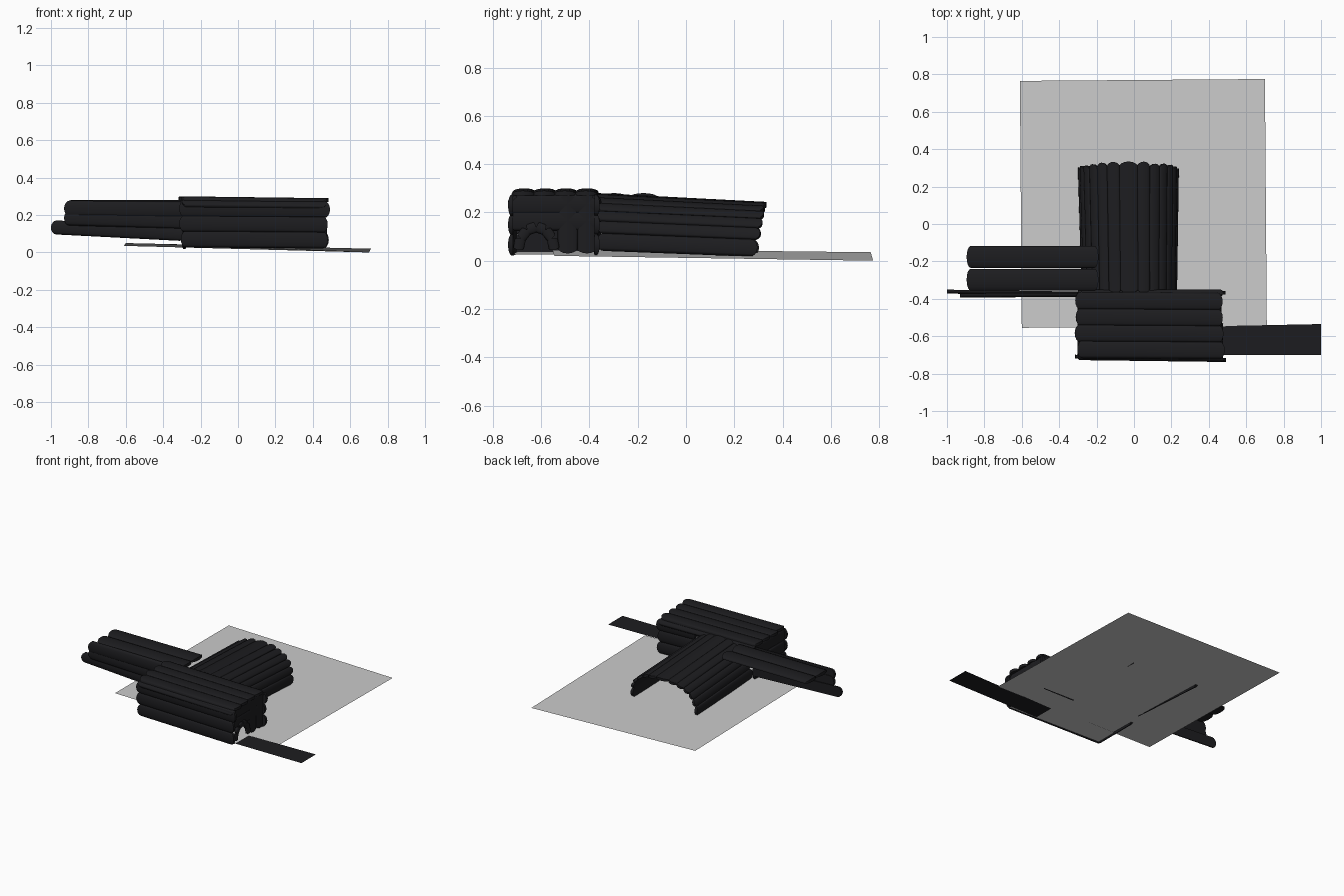
import bpy, bmesh, math, random
from mathutils import Vector

if "Cube" in bpy.data.objects:
    bpy.data.objects.remove(bpy.data.objects["Cube"])

random.seed(4)
black = bpy.data.materials.new("black")
black.diffuse_color = (0.012, 0.012, 0.014, 1)
black.use_nodes = True
black.node_tree.nodes["Principled BSDF"].inputs["Base Color"].default_value = black.diffuse_color


def finish(bm, name, mat=None):
    bmesh.ops.recalc_face_normals(bm, faces=bm.faces)
    me = bpy.data.meshes.new(name)
    bm.to_mesh(me)
    bm.free()
    ob = bpy.data.objects.new(name, me)
    bpy.context.collection.objects.link(ob)
    if mat:
        me.materials.append(mat)
    bpy.context.view_layer.objects.active = ob
    ob.select_set(True)
    bpy.ops.object.shade_smooth_by_angle(angle=math.radians(40))
    ob.select_set(False)
    return ob


def plank(bm, a, b, normal, width, bulge=0.015, tip=0.03, segs=8):
    """Long strip, domed along its outer face, with rounded ends."""
    a, b, n = Vector(a), Vector(b), Vector(normal)
    d = (b - a).normalized()
    w = d.cross(n).normalized()
    n = w.cross(d)
    rows = []
    for k in range(segs + 1):
        v = -math.cos(math.pi * k / segs)
        c = math.sqrt(max(0, 1 - v * v))
        side = w * (v * width / 2)
        pull = d * (tip * (1 - c))
        up = n * (bulge * c)
        low = n * -0.006
        rows.append([bm.verts.new(p) for p in (
            a + side + pull + up, b + side - pull + up,
            b + side - pull + low, a + side + pull + low)])
    for r, s in zip(rows, rows[1:]):
        for i in range(4):
            j = (i + 1) % 4
            bm.faces.new((r[i], r[j], s[j], s[i]))
    bm.faces.new(rows[0])
    bm.faces.new(rows[-1][::-1])


def sheet(name, corners, mat=None):
    bm = bmesh.new()
    bm.faces.new([bm.verts.new(c) for c in corners])
    return finish(bm, name, mat)


def jit(s=0.008):
    return random.uniform(-s, s)


# Flat sheets: tilted ground, chamber floor, entrance ramp
sheet("ground", [(-.60, -.555, .05), (.71, -.545, .02), (.70, .775, 0), (-.61, .765, .035)])
sheet("chamber_floor", [(-.30, -.715, .036), (.47, -.715, .026), (.47, -.54, .026), (-.30, -.54, .036)])
sheet("entrance_strip", [(.25, -.70, .025), (1, -.70, .025), (1, -.535, .025), (.25, -.55, .025)], black)

# Main chamber roof
bm = bmesh.new()
for y in (-.41, -.497, -.583, -.67):
    plank(bm, (-.31 + jit(), y, .285), (.48 + jit(), y - .005, .275), (0, 0, 1), .096)
# Rounded roof corners
plank(bm, (-.30, -.708, .265), (.475, -.718, .255), (0, -1, 1), .05, .012)
plank(bm, (-.30, -.370, .265), (.475, -.370, .255), (0, 1, 1), .05, .012)
finish(bm, "chamber_roof", black)

# Main chamber long walls
bm = bmesh.new()
for z in (.072, .155, .235):
    plank(bm, (-.31 + jit(), -.705, z), (.485 + jit(), -.722, z - .006), (0, -1, 0), .09)
    plank(bm, (.18, -.375, z), (.485 + jit(), -.372, z - .006), (0, 1, 0), .09)
finish(bm, "chamber_walls", black)

# Chamber end walls: closed end, and the end with the entrance
bm = bmesh.new()
for z in (.07, .15, .235):
    plank(bm, (-.29, -.715, z), (-.29, -.36, z), (-1, 0, 0), .09, .012)
for z in (.165, .235):
    plank(bm, (.455, -.73, z), (.455, -.36, z), (1, 0, 0), .085, .012)
for y in (-.41, -.49):
    plank(bm, (.455, y, .03), (.455, y, .27), (1, 0, 0), .09, .012)
finish(bm, "chamber_ends", black)

# Arch around the entrance
bm = bmesh.new()
arch = [(-.62 + .075 * math.cos(t), .045 + .095 * math.sin(t))
        for t in [math.pi * i / 6 for i in range(7)]]
for (y0, z0), (y1, z1) in zip(arch, arch[1:]):
    plank(bm, (.465, y0, z0), (.465, y1, z1), (1, 0, 0), .045, .012, .008)
finish(bm, "entrance_arch", black)

# Long arched tunnel running to the back
bm = bmesh.new()
N = 13


def arch_point(i, y):
    f = (y + .36) / .67
    t = math.pi * (1 - i / N)
    c, s = math.cos(t), max(0, math.sin(t))
    base, top = .042 - .024 * f, .268 - .035 * f
    half = .245 + .015 * f
    x = -.025 - .005 * f + half * math.copysign(abs(c) ** .8, c)
    return Vector((x, y, base + (top - base) * s ** .8))


for i in range(N):
    m = (i + .5) / N
    end = .295 + .035 * math.sin(math.pi * m) + jit(.005)
    p0, q0 = arch_point(i, -.37), arch_point(i + 1, -.37)
    p1, q1 = arch_point(i, end), arch_point(i + 1, end)
    a, b = (p0 + q0) / 2, (p1 + q1) / 2
    n = Vector((0, 1, 0)).cross(q1 - p1)
    if n.dot(b - Vector((-.03, b.y, .08))) < 0:
        n = -n
    plank(bm, a, b, n, (q1 - p1).length * 1.06, .013, .03)
finish(bm, "back_tunnel", black)

# Half-open side tunnel to the left: roof and near wall
bm = bmesh.new()
for y in (-.176, -.298):
    plank(bm, (-.895, y, .262), (-.19, y, .262), (0, 0, 1), .117, .018, .022)
finish(bm, "side_tunnel_roof", black)

bm = bmesh.new()
plank(bm, (-.93, -.378, .235), (-.28, -.375, .23), (0, -1, 0), .085, .015)
plank(bm, (-.93, -.374, .185), (-.28, -.372, .165), (0, -1, 0), .08, .015)
plank(bm, (-1.0, -.357, .135), (-.28, -.368, .098), (0, -1, 0), .075, .015)
finish(bm, "side_tunnel_wall", black)
